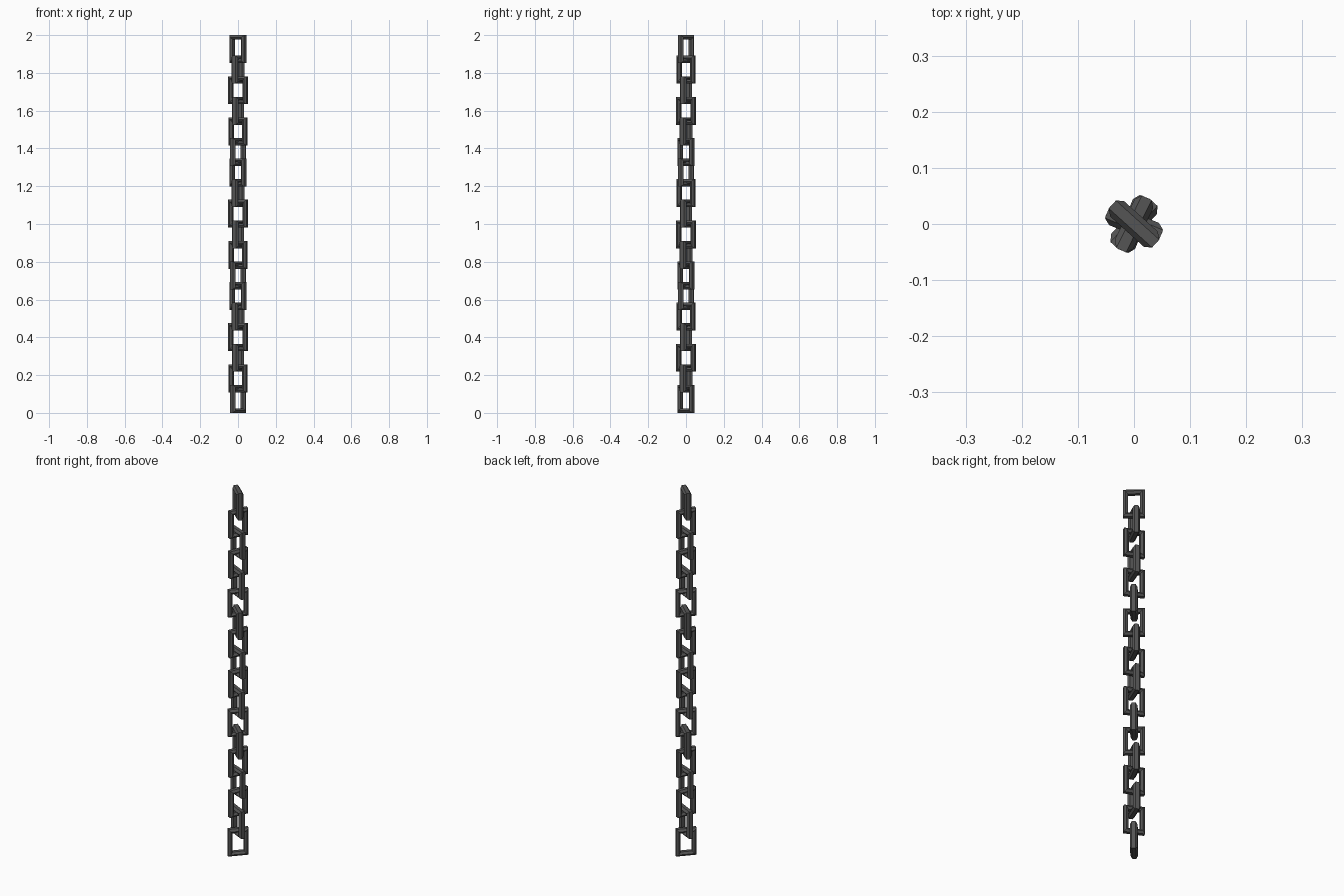
import bpy, bmesh, math

if "Cube" in bpy.data.objects:
    bpy.data.objects.remove(bpy.data.objects["Cube"])

COUNT, WIDTH, HEIGHT = 18, 0.104, 0.148
BAR, DEPTH, FLAT = 0.023, 0.037, 0.019
PITCH = (2.0 - HEIGHT) / (COUNT - 1)
# Repeating twist of six consecutive links, in degrees
TWIST = [-42, 64, -22, 68, -26, 48]

steel = bpy.data.materials.new("dark_steel")
steel.diffuse_color = (0.09, 0.09, 0.09, 1)
steel.use_nodes = True
steel.node_tree.nodes["Principled BSDF"].inputs["Base Color"].default_value = steel.diffuse_color


def link_mesh():
    """Rectangular frame with mitred corners, swept from a flattened hexagon."""
    bm = bmesh.new()
    # (inset from the outer edge, offset across the link)
    profile = [(0, -FLAT / 2), (0, FLAT / 2), (BAR / 2, DEPTH / 2),
               (BAR, FLAT / 2), (BAR, -FLAT / 2), (BAR / 2, -DEPTH / 2)]
    rings = []
    for sx, sz in ((1, 1), (-1, 1), (-1, -1), (1, -1)):
        rings.append([bm.verts.new((sx * (WIDTH / 2 - i), d, sz * (HEIGHT / 2 - i)))
                      for i, d in profile])
    for k in range(4):
        a, b = rings[k], rings[(k + 1) % 4]
        for j in range(6):
            n = (j + 1) % 6
            bm.faces.new((a[j], a[n], b[n], b[j]))
    bmesh.ops.recalc_face_normals(bm, faces=bm.faces)
    mesh = bpy.data.meshes.new("chain_link")
    bm.to_mesh(mesh)
    bm.free()
    mesh.materials.append(steel)
    return mesh


# Hang the links from the top down
mesh = link_mesh()
for n in range(COUNT):
    link = bpy.data.objects.new(f"chain_link_{n + 1:02d}", mesh)
    link.location.z = 2.0 - HEIGHT / 2 - n * PITCH
    link.rotation_euler.z = math.radians(TWIST[n % 6])
    bpy.context.collection.objects.link(link)
